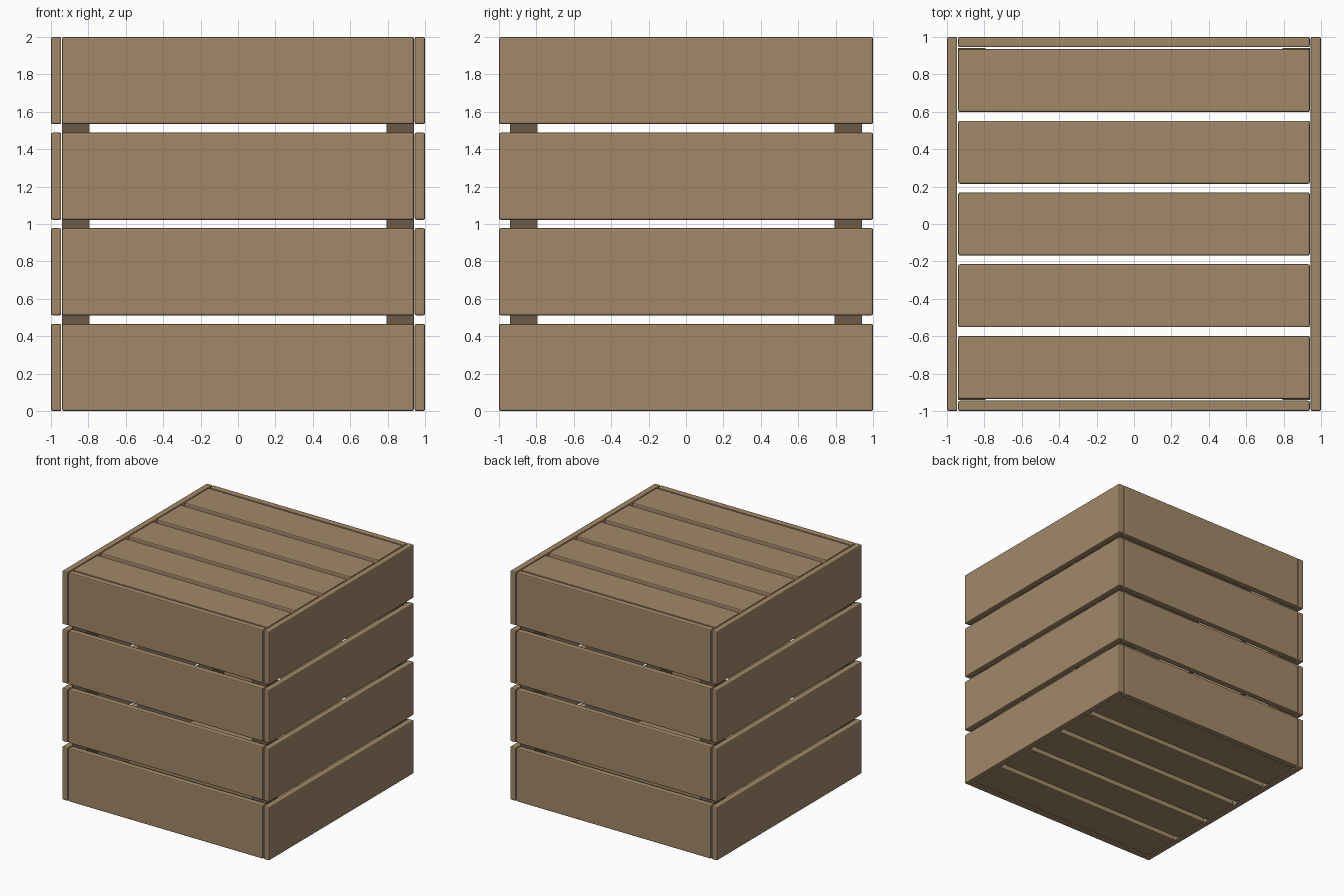
import bpy

if "Cube" in bpy.data.objects:
    bpy.data.objects.remove(bpy.data.objects["Cube"])

T = 0.055            # board thickness
IN = 1 - T - 0.005   # half length of boards that fit between the side boards
H, PITCH_Z = 0.466, 1.534 / 3    # wall board height and spacing
W, PITCH_Y = 0.337, 0.3835       # lid / base slat width and spacing


def material(name, rgb):
    m = bpy.data.materials.new(name)
    m.diffuse_color = (*rgb, 1)
    m.use_nodes = True
    m.node_tree.nodes["Principled BSDF"].inputs["Base Color"].default_value = m.diffuse_color
    return m


wood = material("wood", (0.36, 0.25, 0.14))
dark_wood = material("dark_wood", (0.15, 0.105, 0.065))


def board(name, center, size, mat=wood, bevel=0.009):
    bpy.ops.mesh.primitive_cube_add(size=1, location=center)
    ob = bpy.context.object
    ob.name = name
    ob.scale = size
    bpy.ops.object.transform_apply(location=False, rotation=False, scale=True)
    ob.data.materials.append(mat)
    if bevel:
        mod = ob.modifiers.new("edge_bevel", 'BEVEL')
        mod.width = bevel
        mod.segments = 2
    return ob


# Four wall boards stacked on each side
for i in range(4):
    z = H / 2 + i * PITCH_Z
    for s, side, face in ((-1, "left", "front"), (1, "right", "back")):
        board(f"{side}_board_{i + 1}", (s * (1 - T / 2), 0, z), (T, 2, H))
        board(f"{face}_board_{i + 1}", (0, s * (1 - T / 2), z), (2 * IN, T, H))

# Lid and base slats
for i in range(5):
    y = (i - 2) * PITCH_Y
    board(f"lid_slat_{i + 1}", (0, y, 2 - T / 2), (2 * IN, W, T))
    board(f"base_slat_{i + 1}", (0, y, T / 2), (2 * IN, W, T))

# Inner corner posts
P = 0.145
for sx, nx in ((-1, "left"), (1, "right")):
    for sy, ny in ((-1, "front"), (1, "back")):
        c = IN - P / 2
        board(f"{ny}_{nx}_post", (sx * c, sy * c, 1), (P, P, 2 - 2 * T), dark_wood, 0)
